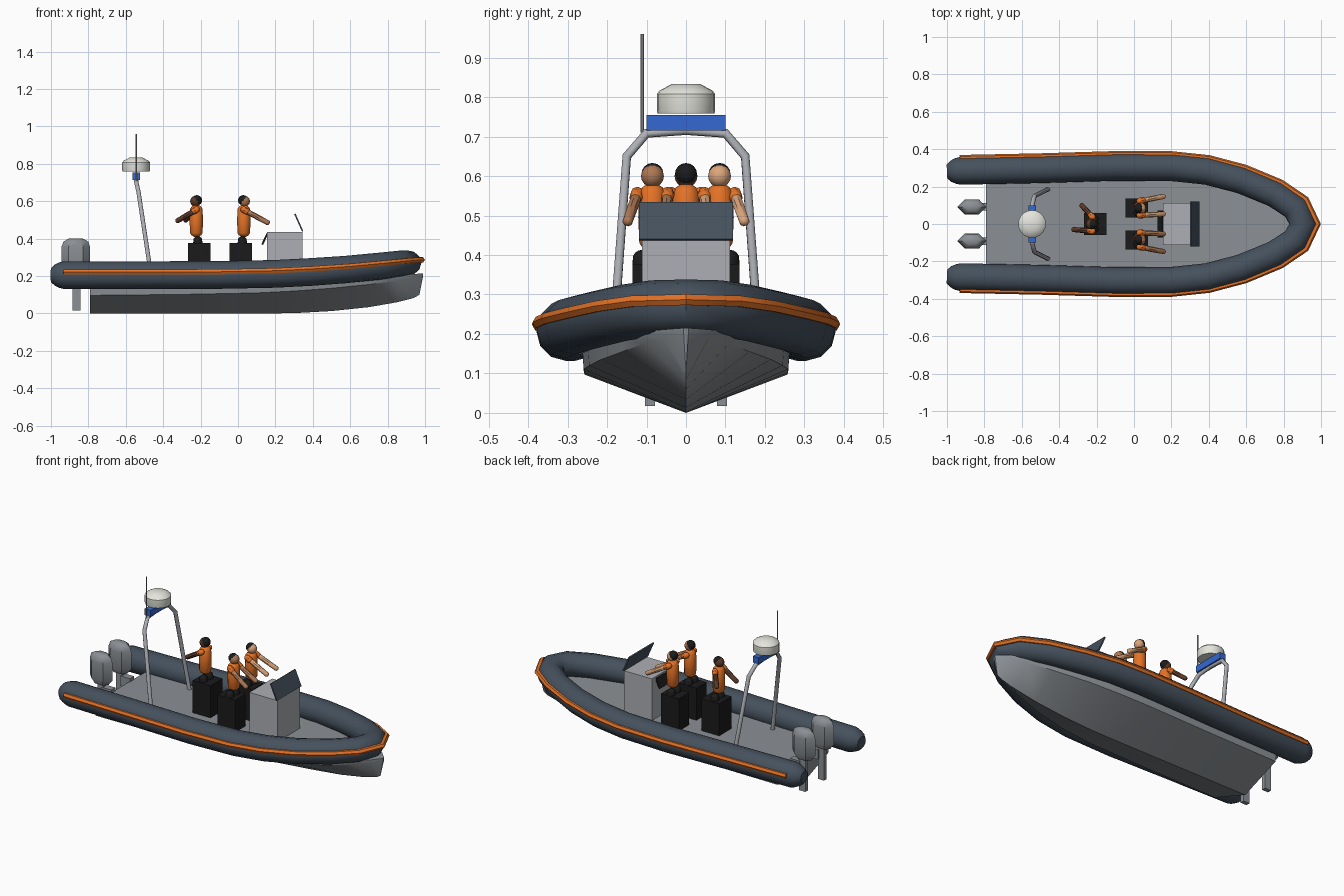
import bpy, bmesh, math
from mathutils import Vector, Matrix

cube = bpy.data.objects.get("Cube")
if cube:
    bpy.data.objects.remove(cube, do_unlink=True)


def material(name, r, g, b):
    m = bpy.data.materials.new(name)
    m.use_nodes = True
    m.diffuse_color = (r, g, b, 1)
    m.node_tree.nodes["Principled BSDF"].inputs["Base Color"].default_value = (r, g, b, 1)
    return m


HULL = material("hull grey", .26, .28, .3)
PALE = material("pale grey", .42, .43, .46)
SLATE = material("slate rubber", .06, .082, .11)
ORANGE = material("orange", .78, .17, .02)
BLUE = material("blue", .035, .14, .65)
BLACK = material("black", .011, .011, .012)
WHITE = material("off white", .78, .78, .72)
LIGHT = material("light skin", .72, .38, .2)
TAN = material("tan skin", .42, .19, .09)
BROWN = material("brown skin", .11, .042, .022)


def finish(name, bm, mat, smooth=True):
    bmesh.ops.recalc_face_normals(bm, faces=bm.faces)
    me = bpy.data.meshes.new(name)
    bm.to_mesh(me)
    bm.free()
    me.materials.append(mat)
    ob = bpy.data.objects.new(name, me)
    bpy.context.collection.objects.link(ob)
    if smooth:
        bpy.ops.object.select_all(action='DESELECT')
        ob.select_set(True)
        bpy.context.view_layer.objects.active = ob
        bpy.ops.object.shade_smooth_by_angle(angle=math.radians(40))
    return ob


def loft(name, rings, mat):
    """Skin a list of closed rings and cap both ends."""
    bm = bmesh.new()
    vs = [[bm.verts.new(p) for p in ring] for ring in rings]
    n = len(vs[0])
    for a, b in zip(vs, vs[1:]):
        for i in range(n):
            j = (i + 1) % n
            bm.faces.new((a[i], a[j], b[j], b[i]))
    bm.faces.new(vs[0])
    bm.faces.new(vs[-1])
    return finish(name, bm, mat)


def circle(r, n, u=0, v=0):
    return [(u + r * math.cos(math.tau * i / n), v + r * math.sin(math.tau * i / n)) for i in range(n)]


def sweep(name, path, sections, mat):
    """Sweep (outward, up) sections along a path, mitred in plan."""
    pts = [Vector(p) for p in path]
    rings = []
    for i, p in enumerate(pts):
        a = (p - pts[max(i - 1, 0)]).normalized()
        b = (pts[min(i + 1, len(pts) - 1)] - p).normalized()
        t = (a + b).normalized()
        side = Vector((-t.y, t.x, 0)).normalized()
        up = t.cross(side)
        mitre = 1 / max(t.dot(b if b.length else a), .7)
        rings.append([p + side * u * mitre + up * v for u, v in sections[i]])
    return loft(name, rings, mat)


def box(name, lo, hi, mat, tilt=0):
    bm = bmesh.new()
    bmesh.ops.create_cube(bm, size=1)
    lo, hi = Vector(lo), Vector(hi)
    bmesh.ops.scale(bm, vec=hi - lo, verts=bm.verts)
    bmesh.ops.rotate(bm, matrix=Matrix.Rotation(tilt, 3, 'Y'), verts=bm.verts)
    bmesh.ops.translate(bm, vec=(lo + hi) / 2, verts=bm.verts)
    return finish(name, bm, mat, False)


def capsule(name, a, b, r, mat, seg=12):
    """Round-ended rod whose ball ends are centred on a and b."""
    a, b = Vector(a), Vector(b)
    d = b - a
    bm = bmesh.new()
    bmesh.ops.create_uvsphere(bm, u_segments=seg, v_segments=8, radius=r)
    for v in bm.verts:
        if abs(v.co.z) > 1e-4:
            v.co.z += math.copysign(d.length / 2, v.co.z)
    rot = d.to_track_quat('Z', 'Y').to_matrix() if d.length else Matrix.Identity(3)
    bmesh.ops.rotate(bm, matrix=rot, verts=bm.verts)
    bmesh.ops.translate(bm, vec=(a + b) / 2, verts=bm.verts)
    return finish(name, bm, mat)


def turned(name, profile, centre, seg, mat, ratio=1):
    """Stack of (radius, z) rings around a vertical axis."""
    x, y = centre
    return loft(name, [[(x + u, y + v * ratio, z) for u, v in circle(r, seg)] for r, z in profile], mat)


# Hull: keel, chine and sheer at each station
stations = [  # x, half beam, chine z, keel z, deck z
    (-.79, .262, .097, 0, .18), (-.3, .264, .102, 0, .18), (.1, .264, .11, 0, .18),
    (.3, .25, .12, .002, .182), (.5, .22, .135, .013, .187), (.7, .165, .155, .034, .196),
    (.85, .11, .175, .06, .206), (.94, .06, .192, .083, .211), (.99, .006, .2, .1, .215)]
rings = []
for x, w, chine, keel, deck in stations:
    kx = x - .02 if x > .95 else x
    rings.append([(kx, 0, keel), (x, w * .98, chine), (x, w, deck), (x, -w, deck), (x, -w * .98, chine)])
loft("hull", rings, HULL)

# Inflatable collar and rubbing strake
half = [(-.93, .284, .205), (-.5, .293, .205), (-.1, .305, .206), (.2, .304, .212),
        (.39, .284, .222), (.575, .235, .235), (.755, .16, .253), (.865, .085, .266)]
mirror = lambda pts: [(x, -y, z) for x, y, z in reversed(pts)]
bow = [(.905, 0, .27)]
ends = [(-1, .28, .205), (-.98, .281, .205), (-.955, .283, .205)]
path = ends + half + bow + mirror(ends + half)
radii = [.037, .056, .068] + [.074] * 5 + [.073, .072, .07] + [.068]
radii += radii[-2::-1]
sweep("inflatable_collar", path, [circle(r, 12) for r in radii], SLATE)
strake = half + bow + mirror(half)
sweep("rubbing_strake", strake, [circle(.016, 6, .069, .017)] * len(strake), ORANGE)

# Outboard engines
for side, s in (("left", 1), ("right", -1)):
    y = .091 * s
    turned(side + "_engine_cowl", [(.05, .215), (.077, .25), (.077, .355), (.066, .385), (.038, .4)],
           (-.867, y), 6, HULL, .6)
    box(side + "_engine_leg", (-.885, y - .013, .017), (-.843, y + .013, .24), HULL)
    box(side + "_engine_bracket", (-.85, y - .02, .14), (-.785, y + .02, .2), HULL)

# Radar arch
arch = [(-.46, .185, .175), (-.532, .15, .65), (-.545, .1, .708)]
cu = bpy.data.curves.new("radar_arch", 'CURVE')
cu.dimensions = '3D'
cu.bevel_depth = .012
cu.bevel_resolution = 2
cu.use_fill_caps = True
pts = arch + [(-.545, 0, .716)] + mirror(arch)
sp = cu.splines.new('POLY')
sp.points.add(len(pts) - 1)
for p, co in zip(sp.points, pts):
    p.co = (*co, 1)
ob = bpy.data.objects.new("radar_arch", cu)
bpy.context.collection.objects.link(ob)
cu.materials.append(PALE)
bpy.ops.object.select_all(action='DESELECT')
ob.select_set(True)
bpy.context.view_layer.objects.active = ob
bpy.ops.object.convert(target='MESH')

box("light_bar", (-.565, -.1, .715), (-.525, .1, .755), BLUE)
turned("radar_dome", [(.072, .758), (.074, .765), (.074, .808), (.066, .817), (.036, .833)], (-.545, 0), 20, WHITE)
turned("aerial", [(.004, .71), (.004, .96)], (-.545, -.111), 8, PALE)

# Console, windscreen and wheel
box("console", (.155, -.111, .178), (.345, .111, .437), PALE)
box("windscreen", (.321, -.119, .434), (.329, .119, .537), SLATE, math.radians(-24))
box("steering_wheel", (.138, -.072, .365), (.148, .072, .43), BLACK, math.radians(25))


def crew(name, x, y, facing, skin, hands):
    """Seated crew member on a pedestal; facing is +1 towards the bow."""
    wide = .06 if facing < 0 else .05
    box(name + "_seat", (x - .061, y - wide, .178), (x + .061, y + wide, .377), BLACK)
    for s in (-1, 1):
        capsule(f"{name}_leg_{s}", (x + .008 * facing, y + s * .026, .36), (x + .008 * facing, y + s * .026, .388), .025, BLACK)
    x += .016 * facing
    capsule(name + "_torso", (x, y, .444), (x, y, .546), .036, ORANGE)
    capsule(name + "_head", (x + .004 * facing, y, .6), (x + .004 * facing, y, .6), .029, skin)
    hx = x - .003 * facing
    capsule(name + "_hair", (hx, y, .605), (hx, y, .605), .028, BLACK)
    for s, hand in zip((1, -1), hands):
        shoulder = Vector((x, y + s * .038, .555))
        hand = Vector((x + hand[0], y + hand[1], hand[2]))
        capsule(f"{name}_arm_{s}", shoulder, hand, .0145, skin, 8)
        capsule(f"{name}_sleeve_{s}", shoulder, shoulder.lerp(hand, .12), .018, ORANGE, 8)


crew("helm", .015, .085, 1, LIGHT, ((.125, .062, .487), (.125, -.032, .487)))
crew("navigator", .015, -.085, 1, TAN, ((.125, .032, .487), (.125, -.062, .487)))
crew("lookout", -.207, 0, -1, BROWN, ((-.055, .098, .5), (-.098, -.03, .497)))
